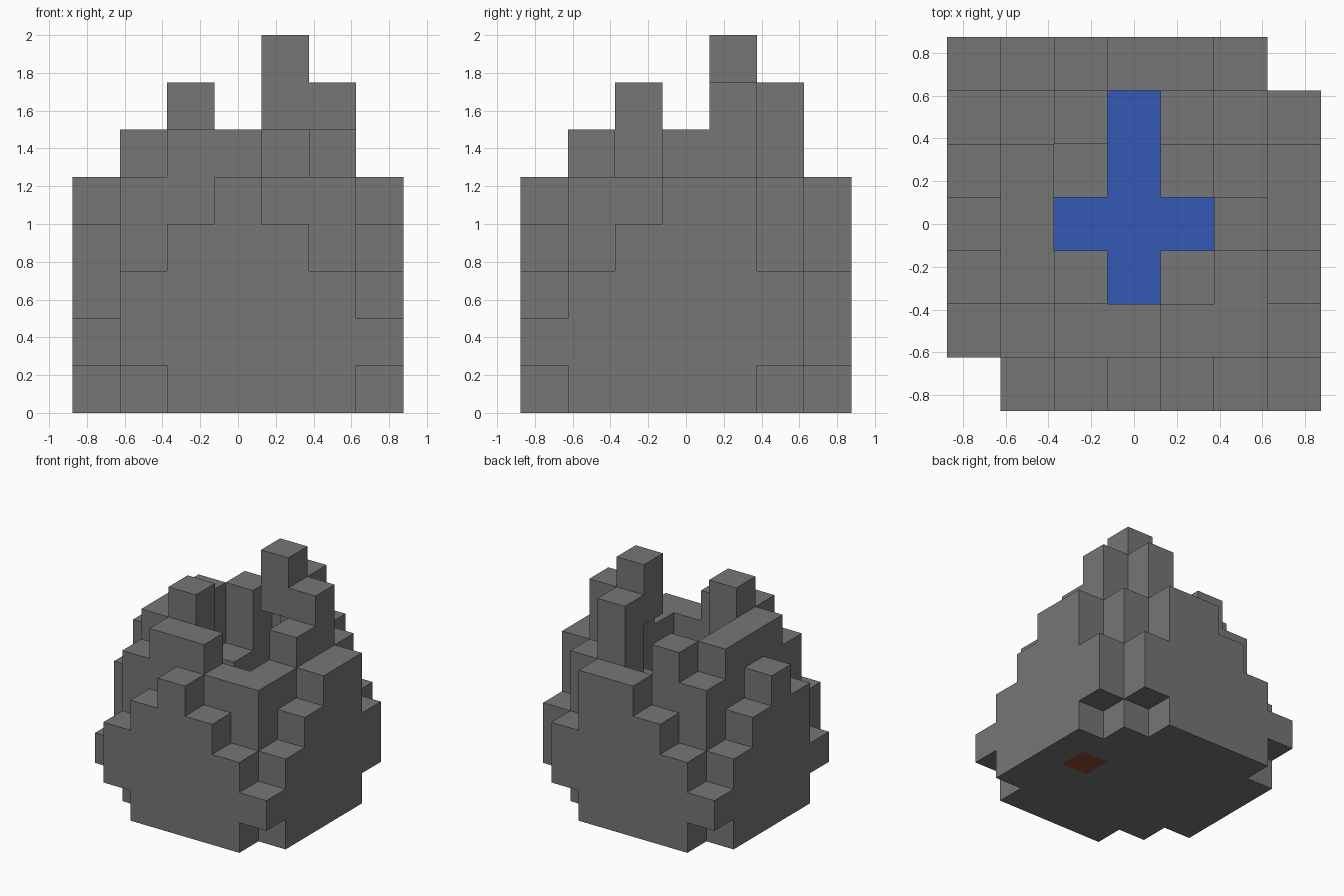
import bpy
import bmesh
from mathutils import Vector

cube = bpy.data.objects.get("Cube")
if cube:
    bpy.data.objects.remove(cube, do_unlink=True)

UNIT = 0.25
HALF = 3.5

# Column heights in blocks: rows run front to back, letters go left to right; w is open water
ROWS = ["0345432",
        "2566553",
        "467w454",
        "56www65",
        "464w875",
        "356w753",
        "2345530"]
WATER_LEVEL = 3
RAISED = {(1, 0), (6, 0), (0, 1), (6, 5), (5, 6), (0, 6)}   # columns that hang one block up
HOLLOW = {(4, 4, 4), (4, 4, 5)}                             # gap under the tall spike
WOOD = (5, 3, 0)

DIRECTIONS = [Vector(d) for d in
              ((1, 0, 0), (-1, 0, 0), (0, 1, 0), (0, -1, 0), (0, 0, 1), (0, 0, -1))]


def make_material(name, rgb):
    mat = bpy.data.materials.new(name)
    colour = (*rgb, 1)
    mat.diffuse_color = colour
    mat.use_nodes = True
    shader = mat.node_tree.nodes["Principled BSDF"]
    shader.inputs["Base Color"].default_value = colour
    shader.inputs["Roughness"].default_value = 0.9
    return mat


def build_blocks(name, cells, filled, mat):
    """Skin a set of block cells, leaving out faces that touch another block."""
    bm = bmesh.new()
    for cell in cells:
        centre = Vector(cell) + Vector((0.5 - HALF, 0.5 - HALF, 0.5))
        for n in DIRECTIONS:
            if tuple(int(a + b) for a, b in zip(cell, n)) in filled:
                continue
            u = Vector((n.y, n.z, n.x))
            v = n.cross(u)
            corners = (-u - v, u - v, u + v, v - u)
            bm.faces.new([bm.verts.new((centre + (n + c) / 2) * UNIT) for c in corners])
    bmesh.ops.remove_doubles(bm, verts=bm.verts, dist=0.001)
    # Merge flat neighbouring faces into broad planes
    bmesh.ops.dissolve_limit(bm, angle_limit=0.01, verts=bm.verts, edges=bm.edges)
    mesh = bpy.data.meshes.new(name)
    bm.to_mesh(mesh)
    bm.free()
    mesh.materials.append(mat)
    obj = bpy.data.objects.new(name, mesh)
    bpy.context.collection.objects.link(obj)


# Sort the blocks into rock, water and wood
rock, water = set(), set()
for j, row in enumerate(ROWS):
    for i, mark in enumerate(row):
        wet = mark == "w"
        top = WATER_LEVEL if wet else int(mark)
        for k in range(1 if (i, j) in RAISED else 0, top):
            if wet and k == WATER_LEVEL - 1:
                water.add((i, j, k))
            elif (i, j, k) not in HOLLOW:
                rock.add((i, j, k))
rock.discard(WOOD)
everything = rock | water | {WOOD}

build_blocks("rock_shell", rock, everything, make_material("stone grey", (0.18, 0.18, 0.18)))
build_blocks("water_pool", water, everything, make_material("water blue", (0.036, 0.1, 0.46)))
build_blocks("wood_plug", {WOOD}, everything, make_material("rust brown", (0.27, 0.068, 0.032)))
